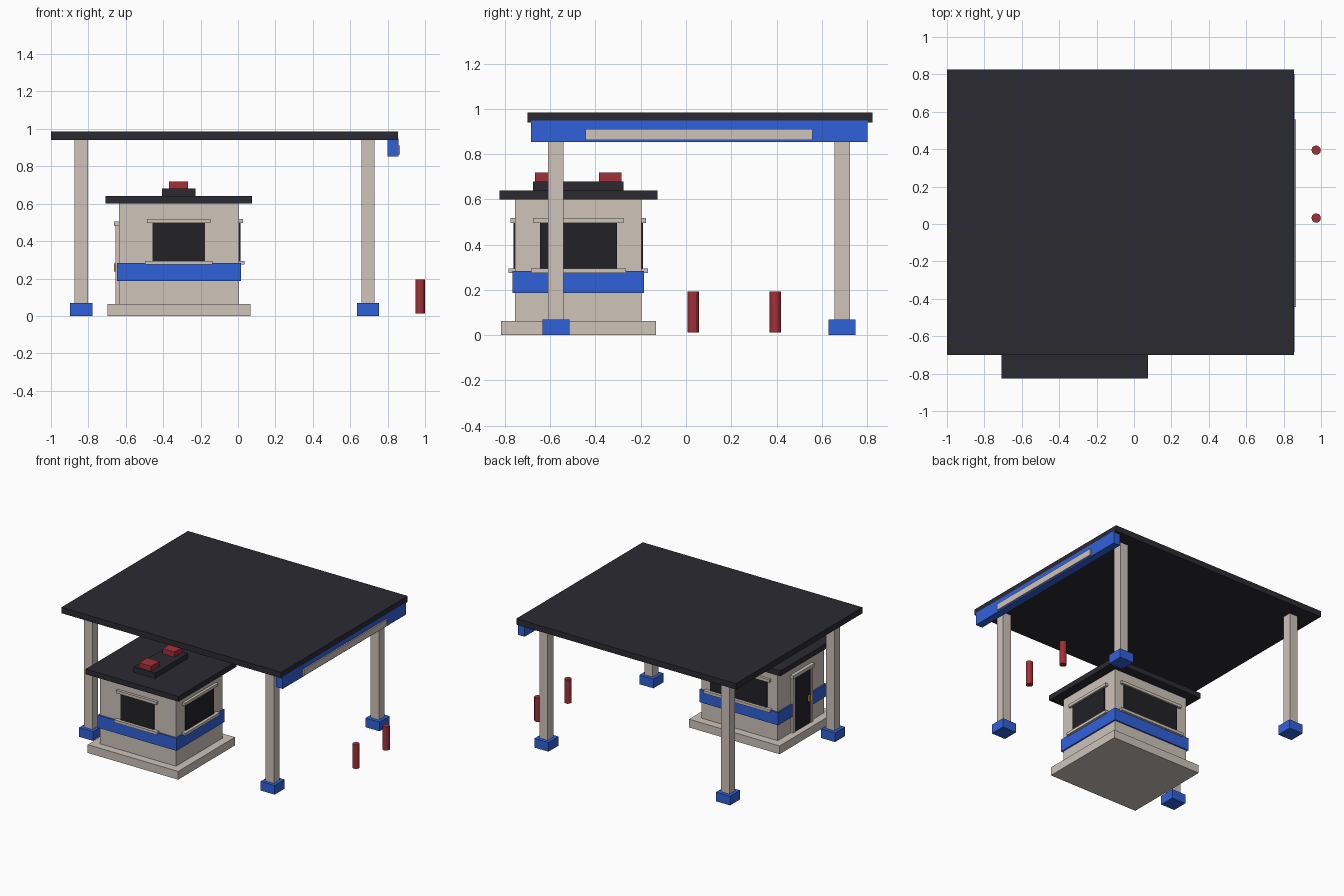
import bpy, bmesh
from mathutils import Matrix, Vector

if "Cube" in bpy.data.objects:
    bpy.data.objects.remove(bpy.data.objects["Cube"])


def material(name, rgb):
    m = bpy.data.materials.new(name)
    m.diffuse_color = (*rgb, 1)
    m.use_nodes = True
    m.node_tree.nodes["Principled BSDF"].inputs["Base Color"].default_value = m.diffuse_color
    return m


BEIGE = material("beige", (0.62, 0.55, 0.49))
BLUE = material("blue", (0.03, 0.12, 0.70))
RED = material("red", (0.36, 0.03, 0.04))
DARK = material("dark", (0.024, 0.023, 0.032))
GLASS = material("dark_glass", (0.016, 0.016, 0.02))
BRASS = material("brass", (0.55, 0.36, 0.08))


def finish(name, bm, mat):
    me = bpy.data.meshes.new(name)
    bm.to_mesh(me)
    bm.free()
    me.materials.append(mat)
    ob = bpy.data.objects.new(name, me)
    bpy.context.collection.objects.link(ob)
    return ob


def box(name, x, y, z, mat):
    """Box from (min, max) ranges on each axis."""
    bm = bmesh.new()
    size = Vector((x[1] - x[0], y[1] - y[0], z[1] - z[0]))
    mid = Vector((sum(x) / 2, sum(y) / 2, sum(z) / 2))
    bmesh.ops.create_cube(bm, size=1, matrix=Matrix.Translation(mid) @ Matrix.Diagonal((*size, 1)))
    return finish(name, bm, mat)


def around(c, half):
    return (c - half, c + half)


# Canopy with sign fascia on the right edge
box("canopy_roof", (-1, 0.855), (-0.70, 0.825), (0.94, 0.985), DARK)
box("canopy_fascia", (0.80, 0.857), (-0.685, 0.803), (0.853, 0.948), BLUE)
box("fascia_panel", (0.85, 0.867), (-0.445, 0.56), (0.862, 0.911), BEIGE)

# Four canopy columns on blue footings
for cx, sx in ((-0.838, "left"), (0.695, "right")):
    for cy, sy in ((-0.575, "front"), (0.69, "back")):
        box(f"column_{sy}_{sx}", around(cx, 0.035), around(cy, 0.034), (0.03, 0.945), BEIGE)
        box(f"footing_{sy}_{sx}", around(cx, 0.059), around(cy, 0.06), (0, 0.07), BLUE)

# Kiosk shell
X0, X1, Y0, Y1 = -0.637, 0.006, -0.756, -0.196
box("kiosk_slab", (-0.697, 0.067), (-0.817, -0.133), (0, 0.063), BEIGE)
box("kiosk_body", (X0, X1), (Y0, Y1), (0.063, 0.603), BEIGE)
box("kiosk_band", (X0 - 0.011, X1 + 0.011), (Y0 - 0.011, Y1 + 0.011), (0.187, 0.283), BLUE)
box("kiosk_roof", (-0.708, 0.076), (-0.825, -0.125), (0.60, 0.64), DARK)


# Windows: pane, lintel and sill on front, back and right walls
def window(side, axis, wall, sign, centre, half):
    for part, w, out, z, mat in (
        ("pane", half, 0.007, (0.28, 0.505), GLASS),
        ("lintel", half + 0.03, 0.02, (0.497, 0.519), BEIGE),
        ("sill", half + 0.04, 0.029, (0.274, 0.295), BEIGE),
    ):
        depth = tuple(sorted((wall - sign * 0.01, wall + sign * out)))
        span = around(centre, w)
        x, y = (depth, span) if axis == "x" else (span, depth)
        box(f"{side}_window_{part}", x, y, z, mat)


window("front", "y", Y0, -1, -0.316, 0.14)
window("back", "y", Y1, 1, -0.31, 0.24)
window("right", "x", X1, 1, -0.476, 0.17)

# Door on the left wall
DC = -0.476
box("door", (-0.651, X0 + 0.01), around(DC, 0.10), (0.063, 0.485), GLASS)
for s, label in ((-1, "front"), (1, "back")):
    box(f"door_jamb_{label}", (-0.655, X0 + 0.01), around(DC + s * 0.108, 0.011), (0.063, 0.485), BEIGE)
box("door_lintel", (-0.663, X0 + 0.01), around(DC, 0.13), (0.48, 0.505), BEIGE)
box("door_handle", (-0.663, -0.65), around(DC - 0.072, 0.009), (0.237, 0.28), BRASS)

# Warning lamps on the kiosk roof
box("lamp_base", (-0.407, -0.227), (-0.676, -0.276), (0.638, 0.68), DARK)
for cy, label in ((-0.617, "front"), (-0.335, "back")):
    box(f"lamp_{label}", around(-0.318, 0.051), around(cy, 0.05), (0.675, 0.718), RED)

# Bollards
for cy, label in ((0.032, "front"), (0.395, "back")):
    bm = bmesh.new()
    bmesh.ops.create_cone(bm, cap_ends=True, segments=12, radius1=0.025, radius2=0.025, depth=0.182,
                          matrix=Matrix.Translation((0.974, cy, 0.103)))
    finish(f"bollard_{label}", bm, RED)
